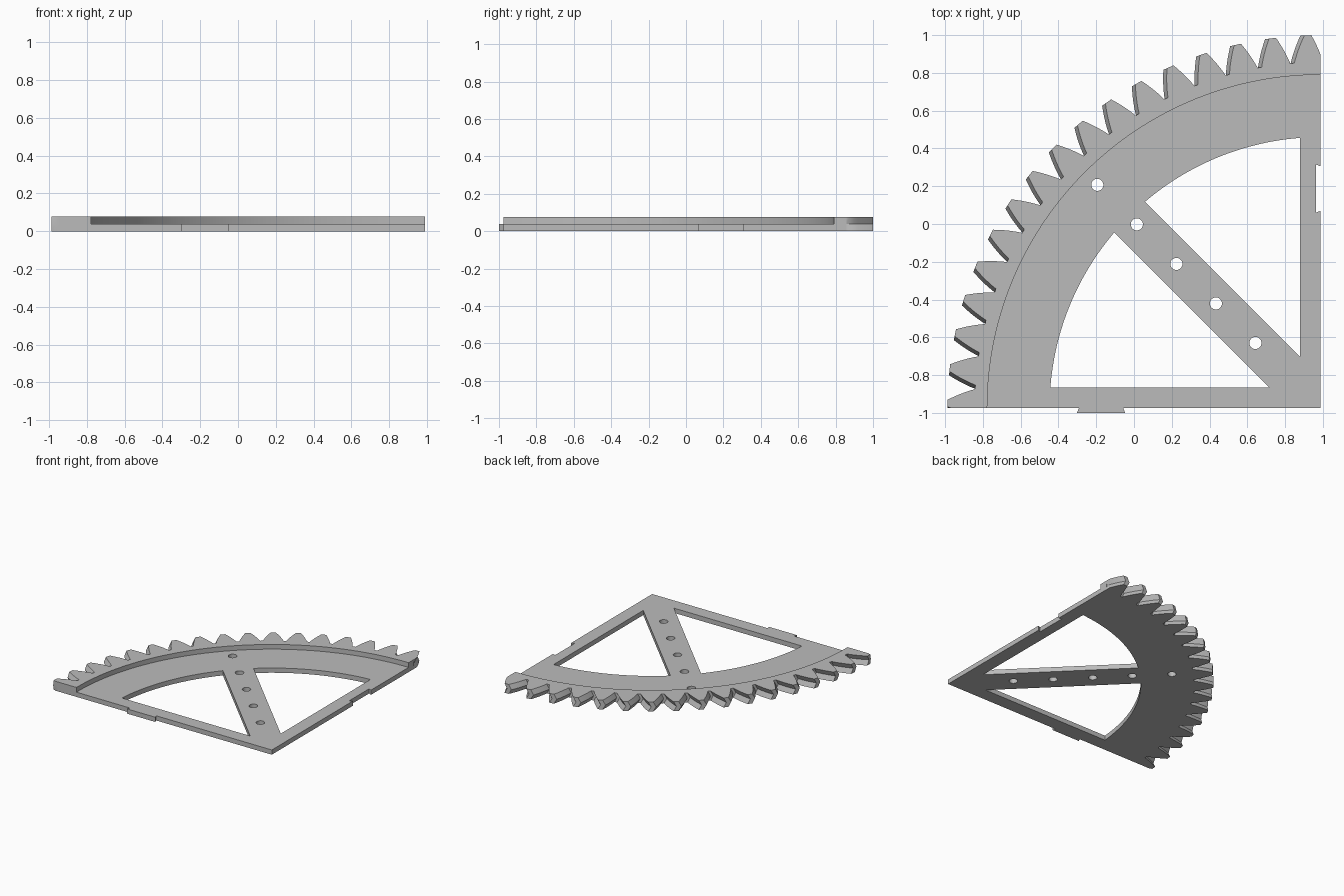
import bpy, bmesh
from math import sin, cos, tan, acos, asin, sqrt, radians, pi

cube = bpy.data.objects.get("Cube")
if cube:
    bpy.data.objects.remove(cube)

# Main dimensions, measured from the pivot corner
HEIGHT, MID = 0.077, 0.0385
TIP, PITCH, ROOT, RIM = 1.975, 1.918, 1.832, 1.765
WINDOW, BAR, SPOKE = 1.435, 0.11, 0.115
TEETH, STEP = 17, radians(360 / 66)
FIRST, TWIST = radians(1.96), radians(0.62)
PRESSURE = radians(24.5)
ORIGIN = (0.988, -0.975)


def polar(r, a):
    """Point at angle a, turning from the back edge towards the left edge."""
    return (-r * sin(a), r * cos(a))


def half_angle(r):
    """Half the angular width of an involute tooth at radius r."""
    def inv(a):
        return tan(a) - a
    a = acos(min(1, PITCH * cos(PRESSURE) / r))
    return STEP / 4 + inv(PRESSURE) - inv(a)


def tooth_row(twist):
    """Radius and angle pairs of the toothed edge, clipped to the quarter."""
    n = 7
    radii = [ROOT + (TIP - ROOT) * i / n for i in range(n + 1)]
    row = [(ROOT, 0)]
    for k in range(TEETH):
        c = FIRST + twist + k * STEP
        row += [(r, c - half_angle(r)) for r in radii]
        row += [(r, c + half_angle(r)) for r in reversed(radii)]
    row.append((ROOT, pi / 2))
    return [(r, min(max(a, 0), pi / 2)) for r, a in row]


bm = bmesh.new()


def verts(points, z):
    return [bm.verts.new((x + ORIGIN[0], y + ORIGIN[1], z)) for x, y in points]


def strip(a, b, closed=False):
    """Quads between two matching rows of vertices."""
    for i in range(len(a) if closed else len(a) - 1):
        j = (i + 1) % len(a)
        bm.faces.new((a[i], a[j], b[j], b[i]))


def wall(points, closed=True):
    low, high = verts(points, 0), verts(points, MID)
    strip(low, high, closed)
    return low, high


# Double-helical toothed rim
flat_row = tooth_row(0)
straight = [polar(r, a) for r, a in flat_row]
twisted = [polar(r, a) for r, a in tooth_row(TWIST)]
inner = [polar(RIM, a) for r, a in flat_row]
tooth_low, tooth_mid = verts(straight, 0), verts(twisted, MID)
tooth_top = verts(straight, HEIGHT)
rim_mid, rim_top = verts(inner, MID), verts(inner, HEIGHT)
for a, b in ((tooth_low, tooth_mid), (tooth_mid, tooth_top),
             (tooth_top, rim_top), (rim_top, rim_mid)):
    strip(a, b)

# Straight sides, with a dovetail tab in front and a matching slot on the left
tab = [(-1.28, 0), (-1.29, -0.025), (-1.035, -0.025), (-1.045, 0)]
slot = [(-y if y == 0 else y, -x) for x, y in reversed(tab)]
side_low, side_high = wall(tab + [(0, 0)] + slot, closed=False)

# End faces joining the sides to the rim
for s, t in ((0, -1), (-1, 0)):
    bm.faces.new((side_low[s], side_high[s], rim_mid[t], rim_top[t],
                  tooth_top[t], tooth_mid[t], tooth_low[t]))

# Two windows, mirrored across the diagonal spoke
start = asin(BAR / WINDOW)
end = pi / 4 - asin(SPOKE / WINDOW)
window = [polar(WINDOW, start + (end - start) * i / 24) for i in range(25)]
window.append((-BAR, BAR + SPOKE * sqrt(2)))
wall(window)
wall([(-y, -x) for x, y in window])

# Row of round holes along the spoke
for k in range(5):
    cx, cy = polar(0.488 + 0.296 * k, pi / 4)
    wall([(cx + 0.032 * cos(2 * pi * i / 32), cy + 0.032 * sin(2 * pi * i / 32))
          for i in range(32)])

# Flat plate faces, filled inside the open outlines
bmesh.ops.remove_doubles(bm, verts=bm.verts[:], dist=0.00005)
for z in (0, MID):
    outline = [e for e in bm.edges if len(e.link_faces) == 1
               and all(abs(v.co.z - z) < 0.0001 for v in e.verts)]
    bmesh.ops.triangle_fill(bm, edges=outline, use_beauty=True, normal=(0, 0, 1))
bmesh.ops.recalc_face_normals(bm, faces=bm.faces[:])

mesh = bpy.data.meshes.new("gear_sector")
bm.to_mesh(mesh)
bm.free()
gear = bpy.data.objects.new("gear_sector", mesh)
bpy.context.collection.objects.link(gear)

# Plain grey material
grey = bpy.data.materials.new("light grey")
grey.use_nodes = True
colour = (0.5, 0.5, 0.5, 1)
grey.diffuse_color = colour
grey.node_tree.nodes["Principled BSDF"].inputs["Base Color"].default_value = colour
mesh.materials.append(grey)

# Smooth curved walls, sharp corners
bpy.ops.object.select_all(action='DESELECT')
gear.select_set(True)
bpy.context.view_layer.objects.active = gear
bpy.ops.object.shade_smooth_by_angle(angle=radians(25))
